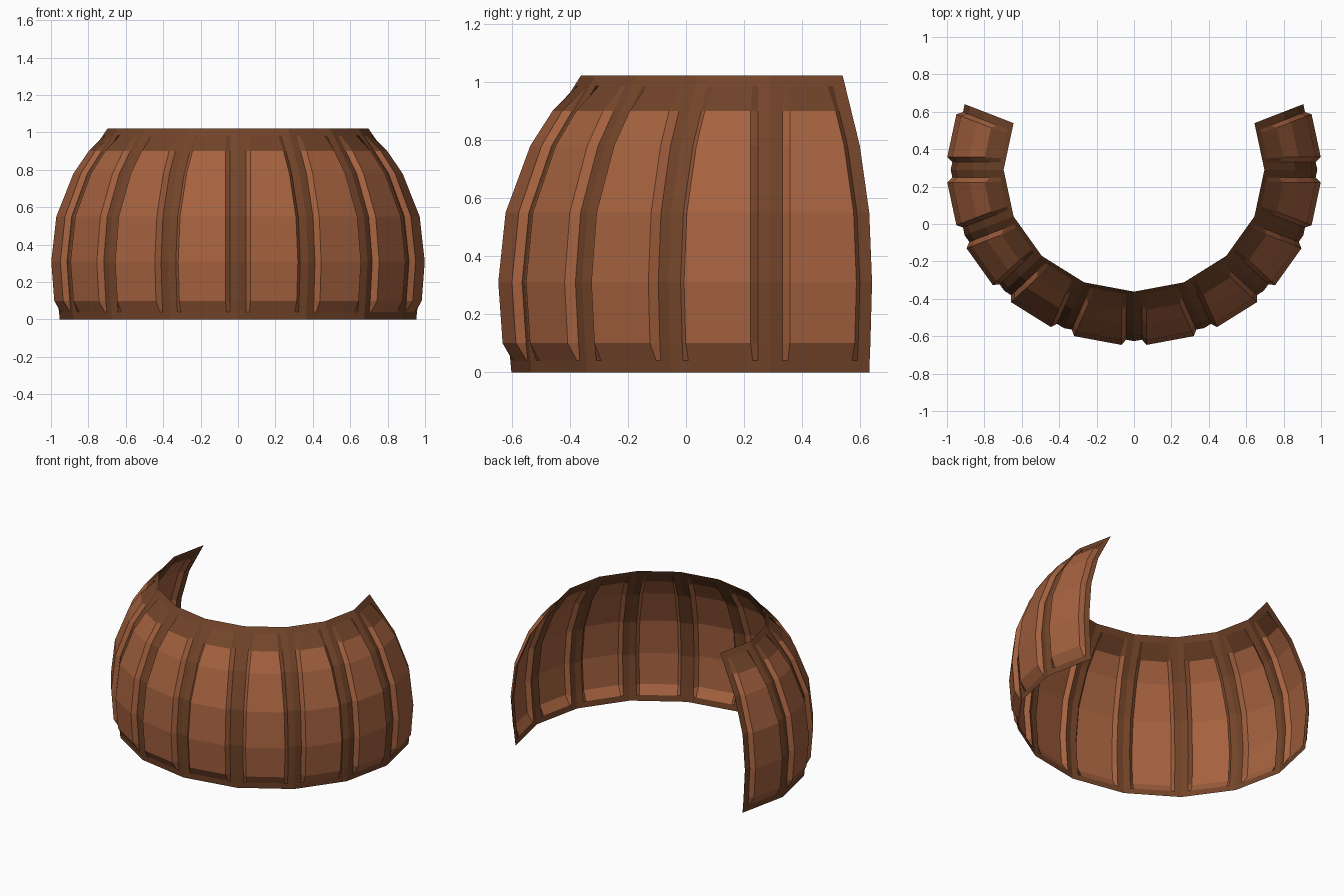
import bpy, bmesh, math
from mathutils import Vector

if "Cube" in bpy.data.objects:
    bpy.data.objects.remove(bpy.data.objects["Cube"])

# Two flat colours
def material(name, col):
    m = bpy.data.materials.new(name)
    m.diffuse_color = (*col, 1)
    m.use_nodes = True
    m.node_tree.nodes["Principled BSDF"].inputs["Base Color"].default_value = m.diffuse_color
    return m

frame_mat = material("dark brown frame", (0.17, 0.058, 0.022))
panel_mat = material("light brown panel", (0.38, 0.122, 0.05))

# Curved side profile: height, radius (x radius; y radius is flattened)
PROFILE = [(0, .953), (.04, .957), (.10, .964), (.31, .98), (.55, .953),
           (.78, .862), (.90, .780), (.985, .722), (1.022, .697)]
FLAT, CENTRE_Y, STEP = .935, .29, math.radians(22.5)
BAR, BEVEL, RAISE = .043, .062, .032   # half bar width, raised edge inset, panel height

def corner(k, z, r):
    a = k * STEP
    return Vector((r * math.sin(a), CENTRE_Y - FLAT * r * math.cos(a), z))

# One open shell: ten flat segments, each with a raised bevelled panel
bm = bmesh.new()
for k in range(-5, 5):
    rows = []
    for i, (z, r) in enumerate(PROFILE):
        a, b = corner(k, z, r), corner(k + 1, z, r)
        along = (b - a).normalized()
        out = Vector((along.y, -along.x, 0))
        row = []
        L = (b - a).length
        for j, d in enumerate((0, BAR, BEVEL, L - BEVEL, L - BAR, L)):
            p = a + along * d
            if j in (2, 3) and 2 <= i <= 6:
                p += out * RAISE
            row.append(bm.verts.new(p))
        rows.append(row)
    for i in range(len(rows) - 1):
        for j in range(5):
            f = bm.faces.new((rows[i][j], rows[i][j + 1], rows[i + 1][j + 1], rows[i + 1][j]))
            # panels are light between the lower rim and the dark upper rim
            f.material_index = 1 if 1 <= j <= 3 and 1 <= i <= 5 else 0
bmesh.ops.remove_doubles(bm, verts=bm.verts, dist=.0005)

me = bpy.data.meshes.new("panelled_shell")
bm.to_mesh(me)
bm.free()
me.materials.append(frame_mat)
me.materials.append(panel_mat)
bpy.context.collection.objects.link(bpy.data.objects.new("panelled_shell", me))
